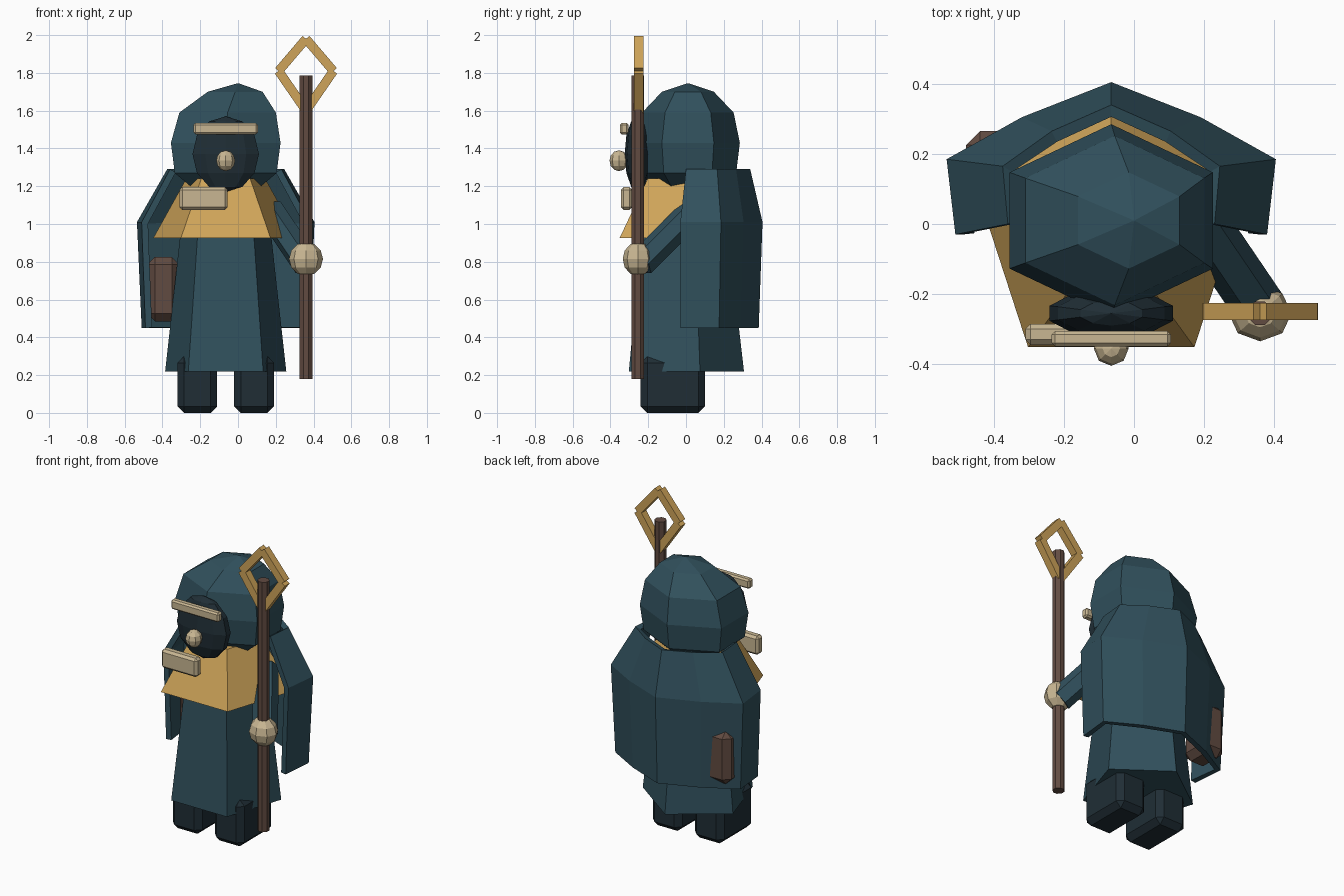
import bpy, bmesh, math
from mathutils import Vector

if "Cube" in bpy.data.objects:
    bpy.data.objects.remove(bpy.data.objects["Cube"])

CX = -0.065  # body axis


def mat(name, rgb):
    m = bpy.data.materials.new(name)
    m.diffuse_color = (*rgb, 1)
    m.use_nodes = True
    m.node_tree.nodes["Principled BSDF"].inputs["Base Color"].default_value = m.diffuse_color
    return m


TEAL = mat("teal_cloth", (0.03, 0.08, 0.107))
DARK = mat("dark", (0.014, 0.027, 0.036))
GOLD = mat("gold", (0.62, 0.37, 0.10))
BONE = mat("bone", (0.58, 0.47, 0.29))
BROWN = mat("brown", (0.12, 0.07, 0.053))


def make(name, verts, faces, m):
    me = bpy.data.meshes.new(name)
    me.from_pydata(verts, [], faces)
    me.materials.append(m)
    ob = bpy.data.objects.new(name, me)
    bpy.context.collection.objects.link(ob)
    return ob


def loft(name, rings, n, m):
    """Rings of (x, y, z, rx, ry), a corner pointing to +y, capped at both ends."""
    verts, faces = [], []
    for x, y, z, rx, ry in rings:
        for i in range(n):
            a = math.pi / 2 + math.tau * i / n
            verts.append((x + rx * math.cos(a), y + ry * math.sin(a), z))
    for r in range(len(rings) - 1):
        for i in range(n):
            j = (i + 1) % n
            faces.append((r * n + i, r * n + j, (r + 1) * n + j, (r + 1) * n + i))
    faces.append(tuple(reversed(range(n))))
    faces.append(tuple(range(len(verts) - n, len(verts))))
    return make(name, verts, faces, m)


def box(name, lo, hi, m, bevel):
    bm = bmesh.new()
    bmesh.ops.create_cube(bm, size=1)
    for v in bm.verts:
        v.co = [(a + b) / 2 + c * (b - a) for a, b, c in zip(lo, hi, v.co)]
    bmesh.ops.bevel(bm, geom=bm.edges[:], offset=bevel, segments=1, affect='EDGES')
    ob = make(name, [], [], m)
    bm.to_mesh(ob.data)
    bm.free()
    return ob


def ball(name, loc, scale, m, u=8, v=6):
    bm = bmesh.new()
    bmesh.ops.create_uvsphere(bm, u_segments=u, v_segments=v, radius=1)
    for w in bm.verts:
        w.co = [c * s + l for c, s, l in zip(w.co, scale, loc)]
    ob = make(name, [], [], m)
    bm.to_mesh(ob.data)
    bm.free()
    return ob


def rod(name, a, b, r, n, m):
    """Straight bar with n sides between two points."""
    a, b = Vector(a), Vector(b)
    d = b - a
    ob = loft(name, [(0, 0, 0, r, r), (0, 0, d.length, r, r)], n, m)
    spin = math.pi / n
    q = d.to_track_quat('Z', 'Y')
    for v in ob.data.vertices:
        c, s = math.cos(spin), math.sin(spin)
        x, y, z = v.co
        v.co = q @ Vector((x * c - y * s, x * s + y * c, z)) + a
    return ob


# Boots
for side in (-1, 1):
    x = CX + side * 0.15
    box("boot", (x - 0.105, -0.24, 0), (x + 0.105, 0.10, 0.30), DARK, 0.035)

# Five-sided robe and shoulder collar
loft("robe", [(CX, -0.03, 0.22, 0.337, 0.337), (CX, -0.03, 1.2, 0.223, 0.223)], 5, TEAL)
loft("collar", [(CX, -0.025, 0.925, 0.404, 0.404), (CX, -0.025, 1.24, 0.22, 0.22)], 5, GOLD)

# Cape: half profile from front edge to back centre at three heights
profiles = [
    (1.29, [(0.295, 0.0), (0.31, 0.165), (0.17, 0.265), (0, 0.34)]),
    (1.01, [(0.445, -0.03), (0.47, 0.185), (0.255, 0.305), (0, 0.405)]),
    (0.45, [(0.425, -0.03), (0.445, 0.175), (0.24, 0.29), (0, 0.385)]),
]
verts, faces = [], []
for z, half in profiles:
    full = half + [(-x, y) for x, y in reversed(half[:-1])]
    verts += [(CX + x, y, z) for x, y in full]
for r in range(2):
    for i in range(6):
        k = r * 7 + i
        faces.append((k, k + 7, k + 8, k + 1))
cape = make("cape", verts, faces, TEAL)
sol = cape.modifiers.new("thickness", 'SOLIDIFY')
sol.thickness = 0.035
sol.offset = -1

# Hood: six-sided dome with a leaning tip
hood = [(0, 1.165, 0.5), (0, 1.27, 0.93), (0, 1.43, 1), (0.01, 1.59, 0.88),
        (0.05, 1.70, 0.5), (0.065, 1.745, 0.01)]
loft("hood", [(CX + dx, 0.01, z, 0.335 * s, 0.275 * s) for dx, z, s in hood], 6, TEAL)

# Face details
ball("face", (CX, -0.255, 1.37), (0.185, 0.07, 0.2), DARK, 10, 6)
ball("nose", (CX, -0.355, 1.335), (0.05, 0.05, 0.055), BONE)
box("brow", (-0.235, -0.35, 1.475), (0.105, -0.305, 1.535), BONE, 0.01)
box("clasp", (-0.31, -0.345, 1.075), (-0.055, -0.285, 1.195), BONE, 0.015)

# Side bag poking through the cape
box("bag", (-0.48, 0.06, 0.485), (-0.31, 0.265, 0.825), BROWN, 0.04)

# Arm, hand and staff
rod("arm", (0.17, 0.04, 1.07), (0.36, -0.24, 0.79), 0.075, 6, TEAL)
ball("hand", (0.36, -0.255, 0.815), (0.09, 0.08, 0.09), BONE)
rod("staff", (0.36, -0.255, 0.18), (0.36, -0.255, 1.785), 0.036, 8, BROWN)

# Kite-shaped staff head
kite = [(0.36, 1.98), (0.505, 1.81), (0.36, 1.6), (0.215, 1.81)]
for (x0, z0), (x1, z1) in zip(kite, kite[1:] + kite[:1]):
    rod("staff_head_bar", (x0, -0.25, z0), (x1, -0.25, z1), 0.034, 4, GOLD)
